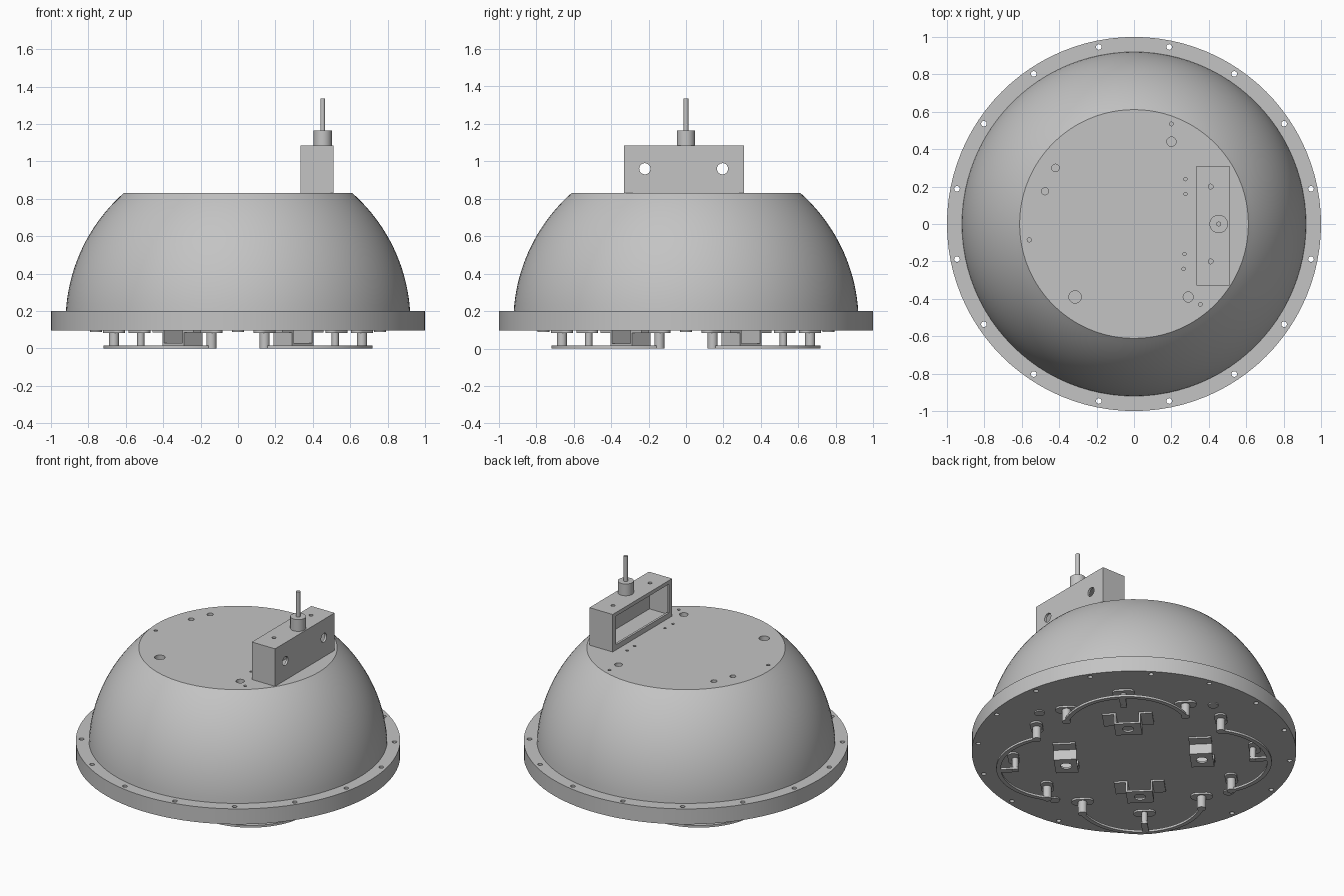
import bpy, bmesh, math
from mathutils import Matrix, Vector

cube = bpy.data.objects.get("Cube")
if cube:
    bpy.data.objects.remove(cube)

grey = bpy.data.materials.new("plain grey")
grey.use_nodes = True
grey.diffuse_color = (0.55, 0.55, 0.55, 1)
grey.node_tree.nodes["Principled BSDF"].inputs["Base Color"].default_value = (0.55, 0.55, 0.55, 1)


def finish(bm, name, turn=0):
    bmesh.ops.recalc_face_normals(bm, faces=bm.faces)
    mesh = bpy.data.meshes.new(name)
    bm.to_mesh(mesh)
    bm.free()
    mesh.materials.append(grey)
    obj = bpy.data.objects.new(name, mesh)
    bpy.context.collection.objects.link(obj)
    obj.rotation_euler.z = turn
    return obj


def activate(obj):
    bpy.ops.object.select_all(action='DESELECT')
    obj.select_set(True)
    bpy.context.view_layer.objects.active = obj


def smooth(obj):
    activate(obj)
    bpy.ops.object.shade_smooth_by_angle(angle=math.radians(30))


def cylinder(bm, x, y, r, z0, z1, sides=24):
    bmesh.ops.create_cone(bm, cap_ends=True, segments=sides, radius1=r, radius2=r,
                          depth=z1 - z0, matrix=Matrix.Translation((x, y, (z0 + z1) / 2)))


def block(bm, x0, x1, y0, y1, z0, z1):
    lo, hi = Vector((x0, y0, z0)), Vector((x1, y1, z1))
    bmesh.ops.create_cube(bm, size=1, matrix=Matrix.Translation((lo + hi) / 2)
                          @ Matrix.Diagonal((*(hi - lo), 1)))


def prism(bm, points, shift):
    face = bm.faces.new([bm.verts.new(p) for p in points])
    out = bmesh.ops.extrude_face_region(bm, geom=[face])
    bmesh.ops.translate(bm, vec=shift, verts=[v for v in out["geom"]
                                              if isinstance(v, bmesh.types.BMVert)])


def cut(obj, bm):
    cutter = finish(bm, "cutter")
    cutter.hide_render = True
    cutter.rotation_euler = obj.rotation_euler
    mod = obj.modifiers.new("cut", 'BOOLEAN')
    mod.operation = 'DIFFERENCE'
    mod.solver = 'EXACT'
    mod.object = cutter
    activate(obj)
    bpy.ops.object.modifier_apply(modifier=mod.name)
    bpy.data.objects.remove(cutter)


# Domed housing with flange, turned from one profile
BASE, TOP, CENTRE, RADIUS = 0.095, 0.83, 0.14, 0.922
start = math.asin((0.2 - CENTRE) / RADIUS)
end = math.asin((TOP - CENTRE) / RADIUS)
profile = [(0, BASE), (1, BASE), (1, 0.2)]
for i in range(21):
    a = start + (end - start) * i / 20
    profile.append((RADIUS * math.cos(a), CENTRE + RADIUS * math.sin(a)))
profile.append((0, TOP))
bm = bmesh.new()
verts = [bm.verts.new((r, 0, z)) for r, z in profile]
edges = [bm.edges.new(pair) for pair in zip(verts, verts[1:])]
bmesh.ops.spin(bm, geom=verts + edges, cent=(0, 0, 0), axis=(0, 0, 1),
               angle=math.tau, steps=96, use_duplicate=False)
bmesh.ops.remove_doubles(bm, verts=bm.verts, dist=1e-4)
flat = [f for f in bm.faces if abs(f.calc_center_median().z - TOP) < 1e-4
        or abs(f.calc_center_median().z - BASE) < 1e-4]
bmesh.ops.dissolve_faces(bm, faces=flat, use_verts=True)
housing = finish(bm, "domed_housing")

# Flange bolt holes and blind holes in the top plate
bm = bmesh.new()
for i in range(16):
    a = math.tau * (i + 0.5) / 16
    cylinder(bm, 0.965 * math.cos(a), 0.965 * math.sin(a), 0.015, 0.05, 0.25, 16)
for x, y, r in [(0.2, 0.44, 0.025), (0.2, 0.535, 0.01), (0.275, 0.24, 0.009),
                (0.275, 0.16, 0.009), (0.27, -0.16, 0.009), (0.265, -0.24, 0.009),
                (0.29, -0.39, 0.027), (0.355, -0.43, 0.01), (-0.315, -0.39, 0.033),
                (-0.56, -0.085, 0.011), (-0.475, 0.175, 0.019), (-0.42, 0.3, 0.02)]:
    cylinder(bm, x, y, r, TOP - 0.04, TOP + 0.05, 20)
cut(housing, bm)
smooth(housing)

# Junction box, open on its inner side behind a thin lip
bm = bmesh.new()
block(bm, 0.335, 0.51, -0.33, 0.31, TOP, 1.085)
box = finish(bm, "junction_box")
bm = bmesh.new()
block(bm, 0.35, 0.495, -0.315, 0.295, TOP + 0.012, 1.07)
cut(box, bm)
bm = bmesh.new()
block(bm, 0.3, 0.4, -0.295, 0.275, TOP + 0.035, 1.06)
cut(box, bm)
bm = bmesh.new()
for y in (-0.22, 0.195):
    bmesh.ops.create_cone(bm, cap_ends=True, segments=24, radius1=0.03, radius2=0.03, depth=0.1,
                          matrix=Matrix.Translation((0.5, y, 0.96))
                          @ Matrix.Rotation(math.pi / 2, 4, 'Y'))
for y in (-0.2, 0.2):
    cylinder(bm, 0.41, y, 0.013, 1.04, 1.12, 16)
cut(box, bm)
smooth(box)

# Cable gland and cable
for name, r, z0, z1 in [("cable_gland", 0.049, 1.085, 1.165), ("cable", 0.013, 1.16, 1.335)]:
    bm = bmesh.new()
    cylinder(bm, 0.453, 0, r, z0, z1, 32)
    smooth(finish(bm, name))

# Four identical fittings under the base, modelled pointing along +x
HUB, ARC = 0.45, 0.387
SPREAD = math.radians(72)


def arc_points(r, z, flip=1):
    return [(HUB + r * math.cos(a), r * math.sin(a), z)
            for a in (flip * SPREAD * (i / 16 - 1) for i in range(33))]


def oval(bm, x, y, half, r, z0, z1):
    ring = []
    for i in range(24):
        a = math.tau * (i + 0.5) / 24
        side = half - r if math.sin(a) > 0 else r - half
        ring.append((x + r * math.cos(a), y + side + r * math.sin(a), z0))
    prism(bm, ring, (0, 0, z1 - z0))


end_x, end_y = HUB + ARC * math.cos(SPREAD), ARC * math.sin(SPREAD)
for k in range(4):
    turn = math.radians(45 + 90 * k)

    # Curved rail with a tab to its middle post
    bm = bmesh.new()
    prism(bm, arc_points(ARC + 0.014, 0) + arc_points(ARC - 0.014, 0, -1), (0, 0, 0.015))
    block(bm, 0.715, HUB + ARC, -0.02, 0.02, 0.001, 0.014)
    smooth(finish(bm, "curved_rail", turn))

    # Posts and their oval feet
    bm = bmesh.new()
    for side in (-1, 1):
        cylinder(bm, end_x, side * end_y, 0.027, 0, 0.09)
        oval(bm, end_x, side * end_y, 0.068, 0.038, 0.083, 0.096)
    cylinder(bm, 0.735, 0, 0.019, 0, 0.09)
    oval(bm, 0.745, 0, 0.068, 0.035, 0.083, 0.096)
    smooth(finish(bm, "rail_posts", turn))

    # Hat-shaped bracket of bent sheet with a round hole
    half = [(0.155, 0.096), (0.155, 0.084), (0.082, 0.084), (0.082, 0.016)]
    inner = [(0.07, 0.028), (0.07, 0.096)]
    outline = half + [(-y, z) for y, z in reversed(half)]
    outline += [(-y, z) for y, z in reversed(inner)] + inner
    bm = bmesh.new()
    prism(bm, [(0.35, y, z) for y, z in outline], (0.14, 0, 0))
    bracket = finish(bm, "hat_bracket", turn)
    bm = bmesh.new()
    cylinder(bm, 0.42, 0, 0.035, 0, 0.05)
    cut(bracket, bm)
    smooth(bracket)

    # Plug between neighbouring fittings
    bm = bmesh.new()
    cylinder(bm, 0.76, 0, 0.032, 0.087, 0.096)
    smooth(finish(bm, "base_plug", turn + math.pi / 4))
